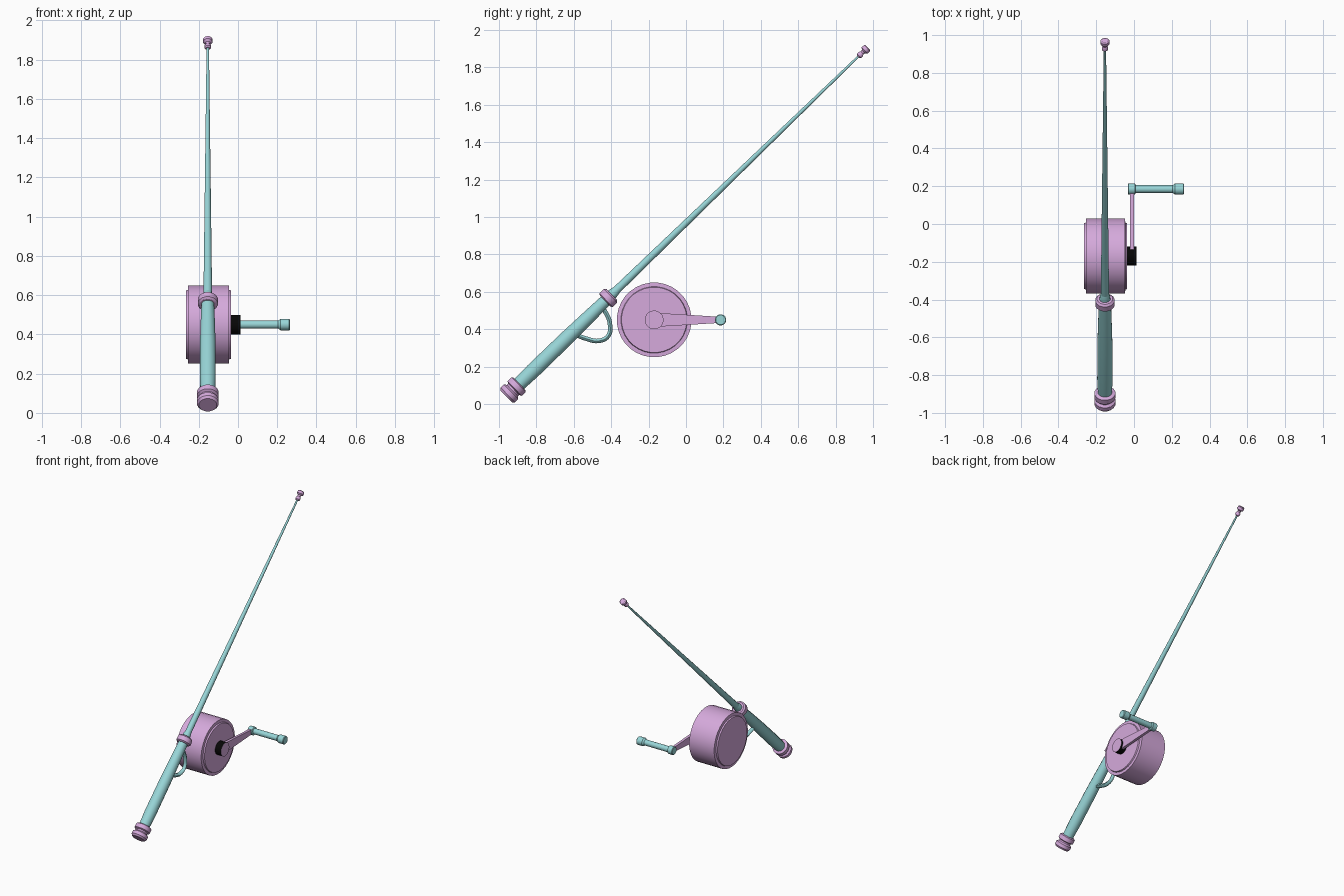
import bpy, bmesh, math
from mathutils import Vector

if "Cube" in bpy.data.objects:
    bpy.data.objects.remove(bpy.data.objects["Cube"])


def material(name, rgb):
    m = bpy.data.materials.new(name)
    m.diffuse_color = (*rgb, 1)
    m.use_nodes = True
    m.node_tree.nodes["Principled BSDF"].inputs["Base Color"].default_value = m.diffuse_color
    return m


TEAL = material("teal", (0.315, 0.67, 0.685))
PINK = material("mauve", (0.67, 0.40, 0.715))
BLACK = material("black", (0.002, 0.002, 0.002))


def finish(name, bm, mats, angle=35):
    bmesh.ops.recalc_face_normals(bm, faces=bm.faces)
    me = bpy.data.meshes.new(name)
    bm.to_mesh(me)
    bm.free()
    for m in mats:
        me.materials.append(m)
    me.shade_smooth()
    me.set_sharp_from_angle(angle=math.radians(angle))
    ob = bpy.data.objects.new(name, me)
    bpy.context.collection.objects.link(ob)
    return ob


def lathe(name, origin, axis, profile, sides, mat):
    """Closed solid of revolution; profile is (distance along axis, radius)."""
    o, a = Vector(origin), Vector(axis).normalized()
    u = Vector((1, 0, 0)) if abs(a.x) < 0.5 else Vector((0, 1, 0))
    v = a.cross(u)
    bm = bmesh.new()
    rings = []
    for s, r in profile:
        angles = [2 * math.pi * (k + 0.5) / sides for k in range(sides)]
        rings.append([bm.verts.new(o + a * s + (u * math.cos(t) + v * math.sin(t)) * r)
                      for t in angles])
    for p, q in zip(rings, rings[1:]):
        for k in range(sides):
            n = (k + 1) % sides
            bm.faces.new((p[k], p[n], q[n], q[k]))
    bm.faces.new(rings[0][::-1])
    bm.faces.new(rings[-1])
    return finish(name, bm, [mat])


# Pole parts, all turned around one slanted axis
ROD_X = -0.154
BUTT = (ROD_X, -0.961, 0.04)
SLANT = math.radians(44)
DIR = (0, math.cos(SLANT), math.sin(SLANT))

lathe("butt_cap", BUTT, DIR,
      [(0, 0.046), (0.012, 0.056), (0.036, 0.056), (0.046, 0.043), (0.056, 0.043),
       (0.062, 0.056), (0.092, 0.056), (0.098, 0.046)], 16, PINK)
lathe("grip", BUTT, DIR,
      [(0.09, 0.038), (0.2, 0.042), (0.45, 0.041), (0.62, 0.037), (0.75, 0.033)], 12, TEAL)
lathe("front_collar", BUTT, DIR,
      [(0.735, 0.042), (0.742, 0.052), (0.775, 0.052), (0.785, 0.042)], 16, PINK)
lathe("rod_socket", BUTT, DIR, [(0.78, 0.03), (0.81, 0.026), (0.825, 0.021)], 12, TEAL)
lathe("rod", BUTT, DIR, [(0.78, 0.023), (2.65, 0.006)], 12, TEAL)
lathe("rod_tip", BUTT, DIR,
      [(2.615, 0.010), (2.622, 0.017), (2.635, 0.017), (2.645, 0.011),
       (2.655, 0.013), (2.664, 0.024), (2.682, 0.024), (2.687, 0.017)], 12, PINK)

# Trigger guard: bent tube under the grip
cu = bpy.data.curves.new("guard_path", "CURVE")
cu.dimensions = "3D"
cu.bevel_depth = 0.014
cu.bevel_resolution = 1
cu.resolution_u = 5
sp = cu.splines.new("BEZIER")
path = [(-0.60, 0.375), (-0.535, 0.35), (-0.465, 0.338), (-0.415, 0.365),
        (-0.407, 0.43), (-0.43, 0.49), (-0.46, 0.53)]
sp.bezier_points.add(len(path) - 1)
for p, (y, z) in zip(sp.bezier_points, path):
    p.co = (ROD_X, y, z)
    p.handle_left_type = p.handle_right_type = "AUTO"
tmp = bpy.data.objects.new("guard_path", cu)
bm = bmesh.new()
bm.from_mesh(tmp.to_mesh())
tmp.to_mesh_clear()
bpy.data.objects.remove(tmp)
finish("trigger_guard", bm, [TEAL], 60)

# Reel drum with a smaller raised disc on each side
REEL_Y, REEL_Z = -0.17, 0.45
X = (1, 0, 0)
lathe("reel_drum", (0, REEL_Y, REEL_Z), X,
      [(-0.265, 0.175), (-0.255, 0.178), (-0.254, 0.2), (-0.047, 0.2),
       (-0.046, 0.178), (-0.036, 0.175)], 32, PINK)

# Crank hub: dark rim, mauve end
hub = lathe("crank_hub", (0, REEL_Y, REEL_Z), X, [(-0.04, 0.05), (0.012, 0.05)], 24, BLACK)
hub.data.materials.append(PINK)
for f in hub.data.polygons:
    f.material_index = 1 if abs(f.normal.x) > 0.9 else 0

# Crank arm: tapered flat bar
HANDLE_Y = 0.185
bm = bmesh.new()
bmesh.ops.create_cube(bm, size=1)
for v in bm.verts:
    far = v.co.y > 0
    v.co = ((-0.001 if v.co.x > 0 else -0.021),
            HANDLE_Y if far else REEL_Y,
            REEL_Z + math.copysign(0.016 if far else 0.038, v.co.z))
finish("crank_arm", bm, [PINK])

# Crank handle with a knob at each end
lathe("crank_handle", (0, HANDLE_Y, REEL_Z), X,
      [(-0.033, 0.026), (-0.03, 0.03), (0.005, 0.03), (0.009, 0.021), (0.205, 0.021),
       (0.217, 0.03), (0.261, 0.03), (0.265, 0.026)], 16, TEAL)
